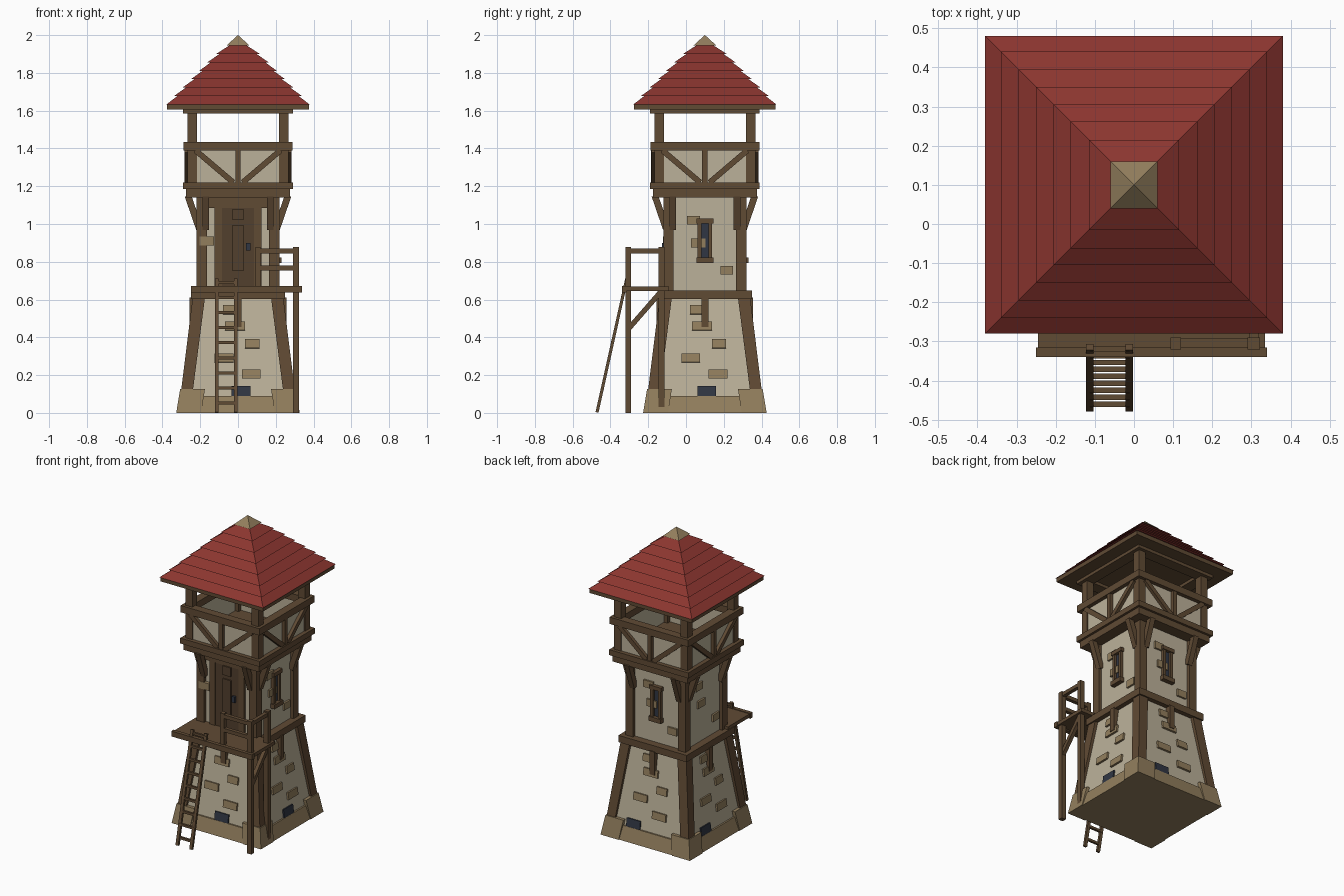
import bpy, bmesh, math
from mathutils import Matrix, Vector

if "Cube" in bpy.data.objects:
    bpy.data.objects.remove(bpy.data.objects["Cube"])

COLORS = {
    "plaster": (0.50, 0.44, 0.32), "wood": (0.117, 0.069, 0.034), "door_wood": (0.085, 0.050, 0.026),
    "stone": (0.29, 0.21, 0.11), "roof_red": (0.26, 0.036, 0.029), "dark_iron": (0.030, 0.037, 0.056),
}
MATS = {}
for n, c in COLORS.items():
    MATS[n] = bpy.data.materials.new(n)
    MATS[n].diffuse_color = (*c, 1)

PARTS = {}                      # name -> (bmesh, material)
AXIS = Vector((0, 0.1, 0))      # tower axis
SLOPE = 0.137                   # batter of the lower walls


def side(k):
    """Matrix for tower side k (0 front, 1 right, 2 back, 3 left); local -y is outward."""
    return Matrix.Translation(AXIS) @ Matrix.Rotation(k * math.pi / 2, 4, 'Z')


def frustum(name, mat, lo, z0, hi, z1, M=Matrix()):
    """Six-sided block from rectangle lo (x0,x1,y0,y1) at z0 to rectangle hi at z1."""
    bm = PARTS.setdefault(name, (bmesh.new(), mat))[0]
    v = []
    for (x0, x1, y0, y1), z in ((lo, z0), (hi, z1)):
        v += [bm.verts.new(M @ Vector(p)) for p in ((x0, y0, z), (x1, y0, z), (x1, y1, z), (x0, y1, z))]
    for f in ((3, 2, 1, 0), (4, 5, 6, 7), (0, 1, 5, 4), (1, 2, 6, 5), (2, 3, 7, 6), (3, 0, 4, 7)):
        bm.faces.new([v[i] for i in f])


def box(name, mat, x0, x1, y0, y1, z0, z1, M=Matrix()):
    frustum(name, mat, (x0, x1, y0, y1), z0, (x0, x1, y0, y1), z1, M)


def block(name, mat, k, u0, u1, d0, d1, z0, z1):
    """Box on side k: u runs along the wall, d is the distance from the axis."""
    box(name, mat, u0, u1, -d1, -d0, z0, z1, side(k))


def square(name, mat, h0, z0, h1, z1):
    frustum(name, mat, (-h0, h0, -h0, h0), z0, (-h1, h1, -h1, h1), z1, side(0))


def beam(name, mat, a, b, w, t, M=Matrix(), across=(0, 1, 0)):
    """Bar from a to b; t is its thickness along 'across', w its other width."""
    a, b = Vector(a), Vector(b)
    z = (b - a).normalized()
    x = Vector(across).cross(z).normalized()
    y = z.cross(x)
    R = Matrix((x, y, z)).transposed().to_4x4()
    box(name, mat, -w / 2, w / 2, -t / 2, t / 2, 0, (b - a).length, M @ Matrix.Translation(a) @ R)


def wall_plate(name, mat, k, u, z, w, h, out=0.009):
    """Plate following the wall surface, battered below the ring beam."""
    low = z < 0.62
    d = 0.302 - SLOPE * z if low else 0.2
    tilt = -math.atan(SLOPE) if low else 0
    M = side(k) @ Matrix.Translation((u, -d, z)) @ Matrix.Rotation(tilt, 4, 'X')
    box(name, mat, -w / 2, w / 2, -out, 0.01, -h / 2, h / 2, M)


def ring(name, mat, d0, d1, z0, z1):
    for k in range(4):
        u = d1 if k % 2 == 0 else d0
        block(name, mat, k, -u, u, d0, d1, z0, z1)


# Walls and stone plinth
square("stone_plinth", "stone", 0.322, 0, 0.300, 0.09)
square("lower_wall", "plaster", 0.295, 0.05, 0.217, 0.62)
square("upper_wall", "plaster", 0.2, 0.62, 0.2, 1.15)
square("ring_beam", "wood", 0.25, 0.603, 0.25, 0.648)

# Corner stones, battered corner beams and shaft posts
for k in range(4):
    frustum("corner_stones", "stone", (0.195, 0.327, -0.327, -0.195), 0,
            (0.175, 0.306, -0.306, -0.175), 0.127, side(k))
    frustum("corner_beams", "wood", (0.240, 0.302, -0.302, -0.240), 0.11,
            (0.175, 0.240, -0.240, -0.175), 0.61, side(k))
    box("shaft_posts", "wood", 0.165, 0.22, -0.22, -0.165, 0.64, 1.15, side(k))
    # Stub below the ring beam and vent at the foot
    block("wall_stubs", "wood", k, -0.018, 0.018, 0.2, 0.256, 0.455, 0.61)
    wall_plate("vents", "dark_iron", k, (0.015, 0.01, -0.11, -0.11)[k], 0.115, 0.1, 0.055, 0.009)
    # Slanted brackets carrying the gallery
    for s in (-1, 1):
        beam("gallery_brackets", "wood", (s * 0.17, -0.205, 0.975), (s * 0.17, -0.265, 1.15),
             0.035, 0.035, side(k), (1, 0, 0))

# Scattered wall stones: (u, z, width)
LOW = ((-0.045, 0.545, 0.07), (-0.015, 0.46, 0.105), (0.075, 0.365, 0.075),
       (-0.075, 0.29, 0.1), (0.07, 0.205, 0.1))
HIGH = ((-0.06, 1.02, 0.07), (-0.035, 0.9, 0.075), (0.115, 0.755, 0.065))
for k in range(4):
    for u, z, w in LOW + (HIGH if k else ((-0.165, 0.91, 0.075),)):
        wall_plate("wall_stones", "stone", k, u, z, w, 0.047, 0.022 if k == 0 and z > 0.62 else 0.012)

# Slit windows on the right and back
for k in (1, 2):
    block("window_glass", "dark_iron", k, -0.02, 0.02, 0.19, 0.205, 0.82, 1.01)
    for s in (-1, 1):
        block("window_frames", "wood", k, s * 0.028 - 0.01, s * 0.028 + 0.01, 0.19, 0.22, 0.81, 1.01)
    block("window_frames", "wood", k, -0.045, 0.045, 0.19, 0.225, 1.003, 1.028)
    block("window_frames", "wood", k, -0.045, 0.045, 0.19, 0.23, 0.793, 0.822)

# Door with jambs, lintel, raised panels and handle
block("door", "door_wood", 0, -0.085, 0.085, 0.19, 0.212, 0.66, 1.085)
for s in (-1, 1):
    block("door_jambs", "wood", 0, s * 0.105 - 0.02, s * 0.105 + 0.02, 0.19, 0.218, 0.66, 1.09)
block("door_lintel", "wood", 0, -0.165, 0.165, 0.19, 0.218, 1.085, 1.145)
block("door_panels", "door_wood", 0, -0.03, 0.03, 0.2, 0.22, 0.75, 0.995)
block("door_panels", "door_wood", 0, -0.03, 0.03, 0.2, 0.22, 1.02, 1.08)
block("door_handle", "dark_iron", 0, 0.043, 0.065, 0.2, 0.228, 0.86, 0.9)

# Gallery floor, parapet and timber framing
square("gallery_joists", "wood", 0.275, 1.14, 0.275, 1.186)
square("gallery_floor", "wood", 0.29, 1.184, 0.29, 1.22)
ring("parapet_wall", "plaster", 0.243, 0.262, 1.21, 1.40)
ring("parapet_rail", "wood", 0.233, 0.288, 1.39, 1.435)
for k in range(4):
    box("gallery_posts", "wood", 0.217, 0.268, -0.268, -0.217, 1.21, 1.60, side(k))
    block("parapet_studs", "wood", k, -0.014, 0.014, 0.255, 0.284, 1.21, 1.40)
    for s in (-1, 1):
        beam("parapet_braces", "wood", (s * 0.225, -0.268, 1.39), (s * 0.025, -0.268, 1.22),
             0.03, 0.03, side(k))

# Roof: eaves, stepped shingle courses and cap
ring("roof_plate", "wood", 0.215, 0.29, 1.585, 1.607)
square("eaves_board", "wood", 0.375, 1.605, 0.375, 1.634)
half = (0.38, 0.34, 0.295, 0.25, 0.205, 0.162, 0.115, 0.06)
level = [1.632 + 0.0448 * i for i in range(8)]
for i in range(7):
    square("roof_shingles", "roof_red", half[i], level[i], max(half[i + 1] - 0.018, 0.045), level[i + 1])
square("roof_cap", "stone", 0.06, level[7], 0.0005, 2.0)

# Landing in front of the door
box("landing_deck", "wood", -0.245, 0.335, -0.335, -0.09, 0.645, 0.668)
box("landing_edge", "wood", -0.25, 0.34, -0.34, -0.315, 0.637, 0.672)

# Landing legs, railing and brace
for y in (-0.305, -0.13):
    box("landing_legs", "wood", 0.29, 0.322, y - 0.015, y + 0.015, 0, 0.877)
box("rail_post", "wood", 0.093, 0.12, -0.32, -0.29, 0.66, 0.877)
for z in (0.857, 0.767):
    box("front_rails", "wood", 0.095, 0.31, -0.316, -0.292, z - 0.012, z + 0.012)
box("side_rail", "wood", 0.294, 0.318, -0.305, -0.13, 0.845, 0.869)
beam("leg_brace", "wood", (0.306, -0.30, 0.45), (0.306, -0.13, 0.645), 0.027, 0.024, across=(1, 0, 0))

# Ladder
foot, head = Vector((0, -0.471, 0.003)), Vector((0, -0.314, 0.71))
for x in (-0.113, -0.012):
    off = Vector((x, 0, 0))
    beam("ladder_rails", "wood", foot + off, head + off, 0.016, 0.02, across=(1, 0, 0))
for i in range(9):
    p = foot.lerp(head, (0.05 + i * 0.08) / 0.71)
    box("ladder_rungs", "wood", -0.113, -0.012, p.y - 0.007, p.y + 0.007, p.z - 0.008, p.z + 0.008)

# Turn every collected part into an object
for name, (bm, mat) in PARTS.items():
    bmesh.ops.recalc_face_normals(bm, faces=bm.faces)
    me = bpy.data.meshes.new(name)
    bm.to_mesh(me)
    bm.free()
    me.materials.append(MATS[mat])
    bpy.context.scene.collection.objects.link(bpy.data.objects.new(name, me))

for m in bpy.data.materials:
    if m.users and not m.is_grease_pencil:
        m.use_nodes = True
        m.node_tree.nodes["Principled BSDF"].inputs["Base Color"].default_value = m.diffuse_color
